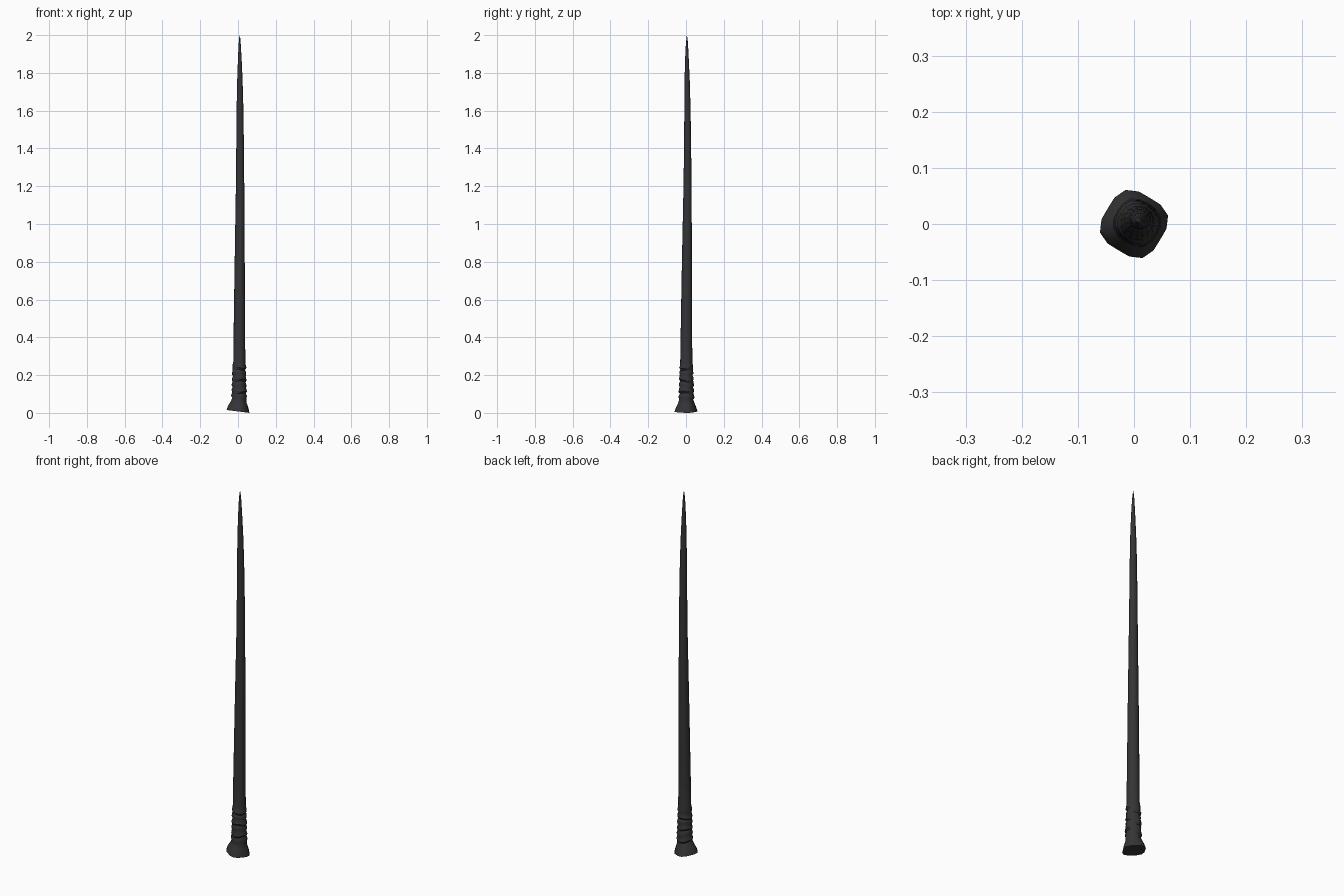
import bpy, bmesh, math

SIDES = 16
# profile stations: z, centre x, centre y, radius x, radius y, squareness
stations = [
    (0.009, 0.000, 0.000, 0.0585, 0.0585, 0.07),
    (0.030, 0.001, 0.000, 0.0530, 0.0520, 0.06),
    (0.050, 0.003, 0.001, 0.0450, 0.0440, 0.04),
    (0.062, 0.004, 0.001, 0.0400, 0.0400, 0.03),
]
# wrinkled rings above the flared base
for i in range(6):
    z = 0.074 + i * 0.031
    r = 0.0415 - i * 0.0010
    s = 0.0015 * (-1) ** i
    stations += [(z, 0.006 + s, 0.002 - s, r - 0.004, r - 0.004, 0.02),
                 (z + 0.010, 0.006 - s, 0.002 + s, r, r, 0.04),
                 (z + 0.018, 0.006, 0.002, r - 0.001, r - 0.001, 0.03)]
# long smooth taper
stations += [
    (0.27, 0.0070, 0.0015, 0.0325, 0.0325, 0.0),
    (0.40, 0.0070, 0.0020, 0.0310, 0.0310, 0.0),
    (0.80, 0.0090, 0.0050, 0.0270, 0.0270, 0.0),
    (1.20, 0.0110, 0.0080, 0.0225, 0.0215, 0.0),
    (1.45, 0.0110, 0.0085, 0.0200, 0.0185, 0.0),
    (1.62, 0.0105, 0.0075, 0.0180, 0.0165, 0.0),
    (1.76, 0.0100, 0.0060, 0.0145, 0.0140, 0.0),
    (1.87, 0.0095, 0.0050, 0.0100, 0.0100, 0.0),
    (1.95, 0.0090, 0.0050, 0.0060, 0.0060, 0.0),
    (1.985, 0.0090, 0.0050, 0.0028, 0.0028, 0.0),
]

bm = bmesh.new()
rings = []
for k, (z, cx, cy, rx, ry, sq) in enumerate(stations):
    ring = []
    fade = max(0.0, 1 - z / 0.27)
    wrinkle = 0.004 if 0.07 < z < 0.26 else 0.0
    for j in range(SIDES):
        a = math.tau * j / SIDES + math.radians(14)
        m = 1 + sq * math.cos(4 * (a - math.radians(14)))
        x, y = cx + rx * m * math.cos(a), cy + ry * m * math.sin(a)
        # tilted foot and wavy rings
        dz = -0.13 * x * fade + wrinkle * math.sin(2 * a + k // 3)
        ring.append(bm.verts.new((x, y, z + dz)))
    rings.append(ring)
for lo, hi in zip(rings, rings[1:]):
    for j in range(SIDES):
        n = (j + 1) % SIDES
        bm.faces.new((lo[j], lo[n], hi[n], hi[j]))
# pointed tip and closed foot
tip = bm.verts.new((0.009, 0.005, 2.0))
for j in range(SIDES):
    bm.faces.new((rings[-1][j], rings[-1][(j + 1) % SIDES], tip))
bm.faces.new(rings[0][::-1])
lowest = min(v.co.z for v in bm.verts)
for v in rings[0]:
    v.co.z -= lowest
bmesh.ops.recalc_face_normals(bm, faces=bm.faces)

mesh = bpy.data.meshes.new("horn")
bm.to_mesh(mesh)
bm.free()
horn = bpy.data.objects.new("horn", mesh)
bpy.context.collection.objects.link(horn)

# dark horn colour
mat = bpy.data.materials.new("dark_horn")
mat.diffuse_color = (0.035, 0.035, 0.037, 1)
mesh.materials.append(mat)

bpy.context.view_layer.objects.active = horn
horn.select_set(True)
bpy.ops.object.shade_smooth_by_angle(angle=math.radians(40))
